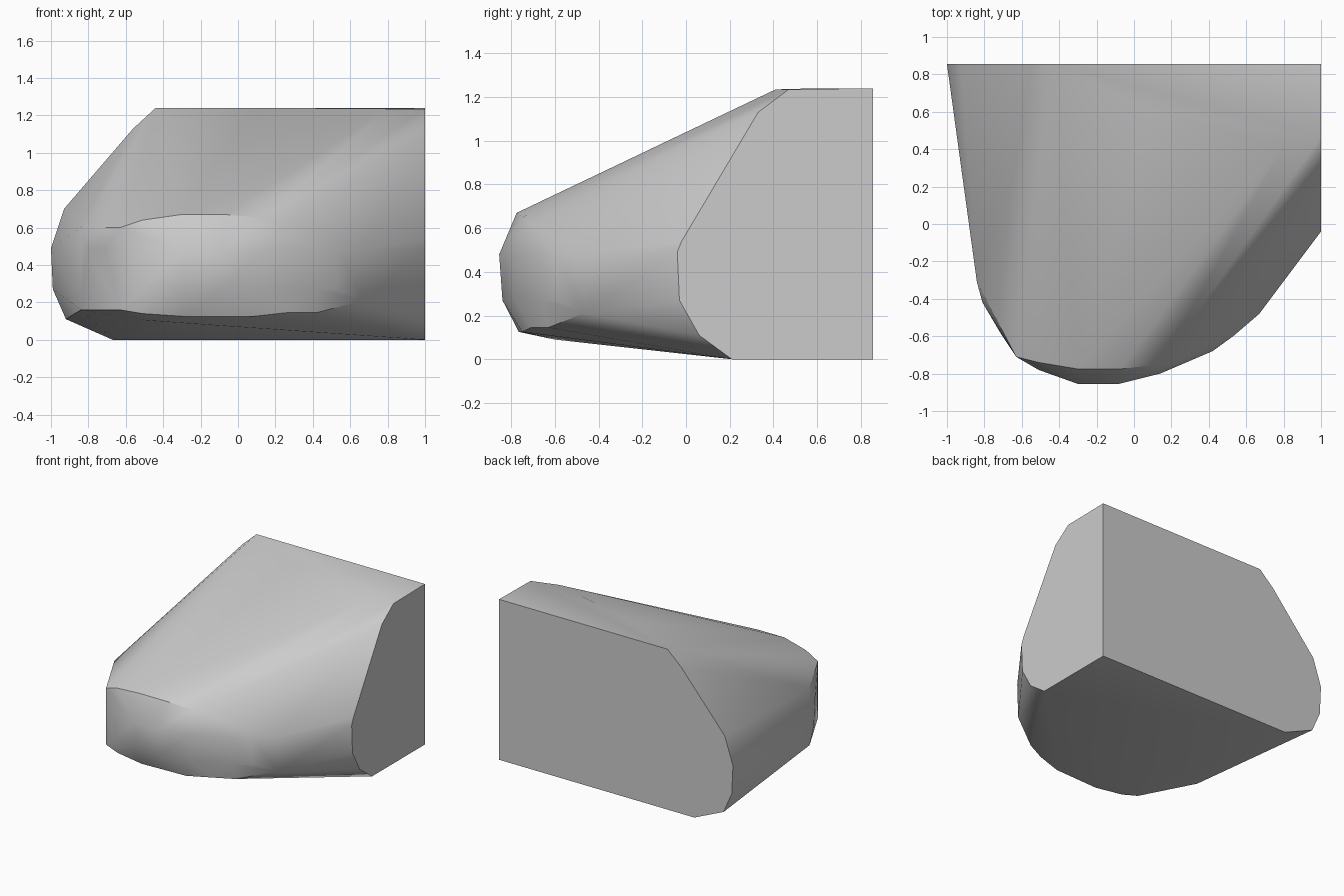
import bpy, bmesh, math

cube = bpy.data.objects.get("Cube")
if cube:
    bpy.data.objects.remove(cube, do_unlink=True)

# Flat back profile (x, z)
back = [(1, 0), (-.67, 0), (-.92, .11), (-.99, .27), (-1, .49),
        (-.93, .7), (-.56, 1.13), (-.44, 1.24), (1, 1.24)]
# Flat side profile (y, z)
side = [(.21, 0), (.06, .11), (-.03, .27), (-.04, .49), (-.02, .54), (.33, 1.13), (.47, 1.235)]
# Rounded front outline (x, y) at its widest
outline = [(-.81, -.42), (-.71, -.59), (-.51, -.78), (-.3, -.855),
           (-.08, -.855), (.14, -.8), (.42, -.68), (.53, -.6), (.67, -.48)]
# Upper and lower rims of the front, and the flat top's front edge
upper = [(-.84, -.31, .6), (-.63, -.71, .6), (-.51, -.74, .64), (-.3, -.775, .67),
         (-.07, -.775, .67), (.14, -.75, .65), (.28, -.71, .62)]
lower = [(-.84, -.31, .16), (-.63, -.71, .16), (-.51, -.74, .14), (-.29, -.765, .125),
         (.08, -.75, .125), (.26, -.71, .145), (.42, -.63, .145), (.67, -.47, .21),
         (-.5, -.6, .105), (-.3, -.6, .09)]
crown = [(.1, .6, 1.24), (.8, .41, 1.235)]

points = [(x, .855, z) for x, z in back] + [(1, y, z) for y, z in side]
points += [(x, y, .48) for x, y in outline]
points += [(x, y + .015, .27) for x, y in outline]
points += upper + lower + crown

# Wrap the sections in one closed skin
bm = bmesh.new()
for p in points:
    bm.verts.new(p)
hull = bmesh.ops.convex_hull(bm, input=bm.verts)
spare = {g for g in hull["geom_interior"] + hull["geom_unused"] if isinstance(g, bmesh.types.BMVert)}
bmesh.ops.delete(bm, geom=list(spare), context="VERTS")
bmesh.ops.dissolve_limit(bm, angle_limit=math.radians(1), verts=bm.verts, edges=bm.edges)
bmesh.ops.recalc_face_normals(bm, faces=bm.faces)
mesh = bpy.data.meshes.new("rounded_corner_block")
bm.to_mesh(mesh)
bm.free()
block = bpy.data.objects.new("rounded_corner_block", mesh)
bpy.context.collection.objects.link(block)

# Plain grey
grey = bpy.data.materials.new("light_grey")
grey.use_nodes = True
color = (.6, .6, .6, 1)
grey.diffuse_color = color
grey.node_tree.nodes["Principled BSDF"].inputs["Base Color"].default_value = color
mesh.materials.append(grey)

# Soft shading with crisp rims
bpy.ops.object.select_all(action="DESELECT")
block.select_set(True)
bpy.context.view_layer.objects.active = block
bpy.ops.object.shade_smooth_by_angle(angle=math.radians(35))
